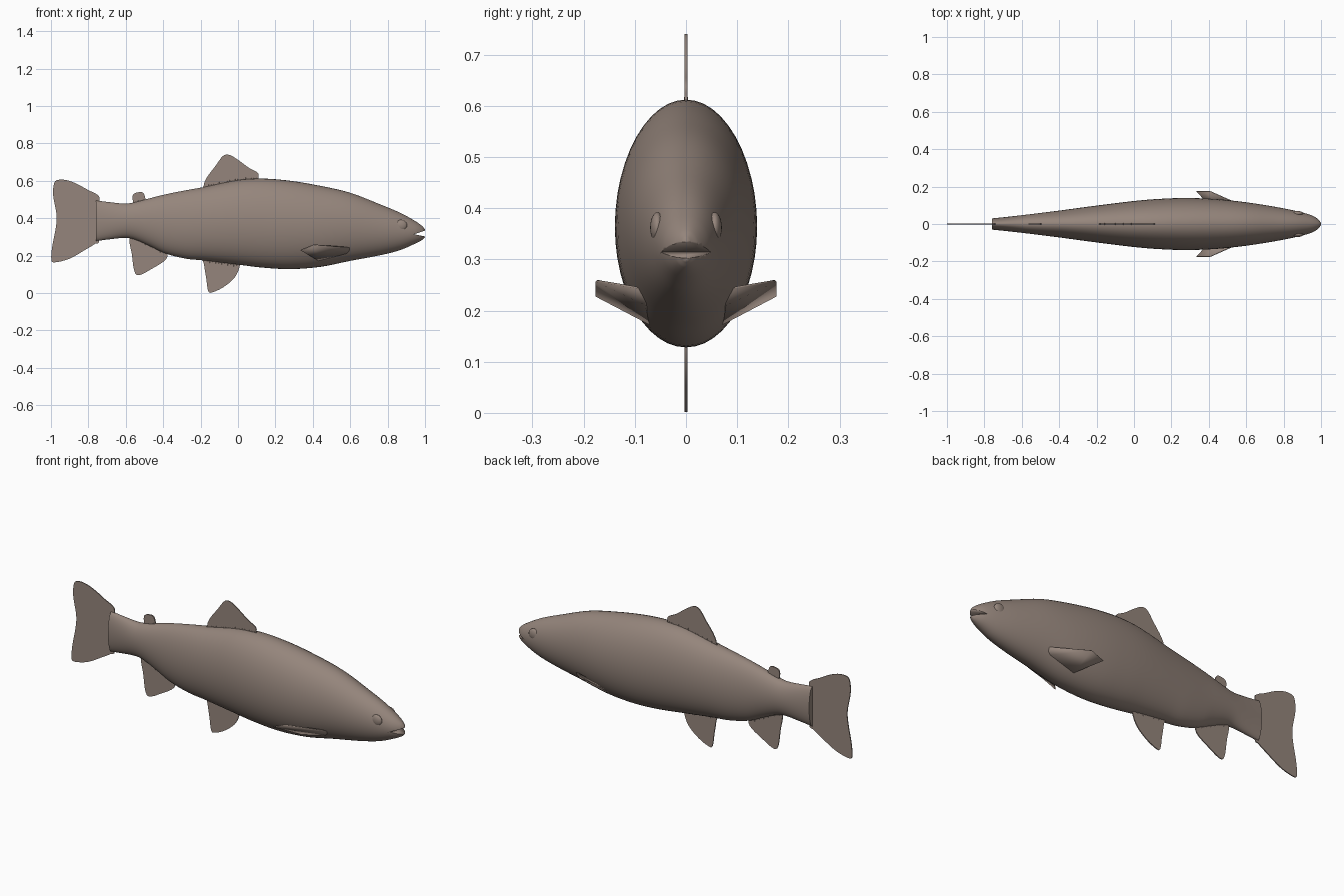
import bpy, bmesh, math
from mathutils import Vector

if "Cube" in bpy.data.objects:
    bpy.data.objects.remove(bpy.data.objects["Cube"])

skin = bpy.data.materials.new("brown grey skin")
skin.diffuse_color = (0.30, 0.235, 0.20, 1)
skin.use_nodes = True
skin.node_tree.nodes["Principled BSDF"].inputs["Base Color"].default_value = skin.diffuse_color


def finish(name, bm, angle=40):
    bmesh.ops.recalc_face_normals(bm, faces=bm.faces)
    me = bpy.data.meshes.new(name)
    bm.to_mesh(me)
    bm.free()
    ob = bpy.data.objects.new(name, me)
    bpy.context.collection.objects.link(ob)
    me.materials.append(skin)
    bpy.ops.object.select_all(action='DESELECT')
    ob.select_set(True)
    bpy.context.view_layer.objects.active = ob
    bpy.ops.object.shade_smooth_by_angle(angle=math.radians(angle))
    return ob


# Body stations: x, top z, bottom z, half width
STATIONS = [
    (-0.76, 0.495, 0.278, 0.030), (-0.68, 0.485, 0.288, 0.038),
    (-0.60, 0.478, 0.295, 0.047), (-0.55, 0.486, 0.285, 0.053),
    (-0.47, 0.507, 0.250, 0.063), (-0.39, 0.527, 0.212, 0.073),
    (-0.28, 0.549, 0.184, 0.088), (-0.18, 0.567, 0.174, 0.101),
    (0.00, 0.604, 0.152, 0.123), (0.13, 0.612, 0.136, 0.134),
    (0.28, 0.600, 0.128, 0.139), (0.44, 0.573, 0.140, 0.133),
    (0.60, 0.536, 0.172, 0.116), (0.76, 0.474, 0.202, 0.091),
    (0.865, 0.430, 0.229, 0.070), (0.945, 0.386, 0.263, 0.048),
    (0.985, 0.358, 0.284, 0.026), (1.00, 0.340, 0.298, 0.008),
]


def loft_rows(rows, sub):
    """Hermite interpolation of each column along x."""
    def slope(i, k):
        a, b = rows[max(i - 1, 0)], rows[min(i + 1, len(rows) - 1)]
        return (b[k] - a[k]) / (b[0] - a[0])
    out = []
    for i in range(len(rows) - 1):
        p, q = rows[i], rows[i + 1]
        h = q[0] - p[0]
        for s in range(sub):
            t = s / sub
            row = [p[0] + h * t]
            for k in (1, 2, 3):
                row.append((2*t**3 - 3*t*t + 1) * p[k] + (t**3 - 2*t*t + t) * h * slope(i, k)
                           + (3*t*t - 2*t**3) * q[k] + (t**3 - t*t) * h * slope(i + 1, k))
            out.append(row)
    return out + [list(rows[-1])]


BODY = loft_rows(STATIONS, 4)


def body_at(x):
    return min(BODY, key=lambda r: abs(r[0] - x))


# Body: lofted elliptical sections
bm = bmesh.new()
N = 48
rings = []
for x, top, bot, w in BODY:
    c, h = (top + bot) / 2, (top - bot) / 2
    rings.append([bm.verts.new((x, w * math.cos(2*math.pi*i/N), c + h * math.sin(2*math.pi*i/N)))
                  for i in range(N)])
for a, b in zip(rings, rings[1:]):
    for i in range(N):
        bm.faces.new((a[i], a[(i+1) % N], b[(i+1) % N], b[i]))
bm.faces.new(rings[0])
bm.faces.new(rings[-1])
body = finish("body", bm, 50)


def plate(name, pts, thick, smooth=True):
    """Thin upright fin from an (x, z) outline, optionally rounded."""
    if smooth:
        n, fine = len(pts), []
        for i in range(n):
            p0, p1, p2, p3 = (Vector(pts[(i + d) % n]) for d in (-1, 0, 1, 2))
            for t in (0, 0.25, 0.5, 0.75):
                fine.append(0.5 * (2*p1 + (p2 - p0)*t + (2*p0 - 5*p1 + 4*p2 - p3)*t*t
                                   + (3*p1 - p0 - 3*p2 + p3)*t**3))
        pts = fine
    bm = bmesh.new()
    f = bm.faces.new([bm.verts.new((x, -thick / 2, z)) for x, z in pts])
    r = bmesh.ops.extrude_face_region(bm, geom=[f])
    bmesh.ops.translate(bm, verts=[v for v in r["geom"] if isinstance(v, bmesh.types.BMVert)],
                        vec=(0, thick, 0))
    return finish(name, bm, 30)


# Mouth notch
cutter = plate("mouth_cutter", [(0.942, 0.314), (1.02, 0.341), (1.02, 0.298)], 0.3, False)
cutter.hide_render = True
mod = body.modifiers.new("mouth", 'BOOLEAN')
mod.operation, mod.object, mod.solver = 'DIFFERENCE', cutter, 'EXACT'
bpy.context.view_layer.objects.active = body
bpy.ops.object.modifier_apply(modifier="mouth")
bpy.data.objects.remove(cutter)

# Fins on the centre line
plate("tail_fin", [(-0.74, 0.49), (-0.752, 0.525), (-0.80, 0.55), (-0.86, 0.583), (-0.91, 0.602),
                   (-0.955, 0.606), (-0.982, 0.59), (-0.988, 0.52), (-0.97, 0.42), (-0.974, 0.35),
                   (-0.993, 0.25), (-0.998, 0.18), (-0.98, 0.164), (-0.90, 0.184), (-0.81, 0.235),
                   (-0.765, 0.263), (-0.74, 0.29)], 0.005)
plate("dorsal_fin", [(-0.17, 0.54), (-0.183, 0.575), (-0.165, 0.62), (-0.12, 0.68), (-0.08, 0.733),
                     (-0.045, 0.738), (0.0, 0.712), (0.06, 0.668), (0.105, 0.643), (0.11, 0.615),
                     (0.10, 0.57)], 0.005)
plate("adipose_fin", [(-0.55, 0.46), (-0.563, 0.522), (-0.53, 0.539), (-0.503, 0.53),
                      (-0.495, 0.47)], 0.007)
plate("pelvic_fin", [(-0.18, 0.20), (-0.181, 0.15), (-0.17, 0.08), (-0.16, 0.012), (-0.14, 0.003),
                     (-0.08, 0.03), (-0.02, 0.08), (0.008, 0.14), (0.0, 0.19)], 0.005)
plate("anal_fin", [(-0.56, 0.32), (-0.58, 0.28), (-0.568, 0.21), (-0.555, 0.12), (-0.53, 0.095),
                   (-0.46, 0.13), (-0.385, 0.18), (-0.385, 0.23), (-0.44, 0.28)], 0.005)


# Short ray stubs along the fin bases
def ray_stubs(name, x0, x1, count, up):
    bm = bmesh.new()
    for i in range(count):
        x = x0 + (x1 - x0) * i / (count - 1)
        z = body_at(x)[1 if up else 2]
        s = 1 if up else -1
        reach = 0.024 if i % 2 else 0.016
        base = [bm.verts.new((x + dx, dy, z - 0.015 * s))
                for dx, dy in ((0.006, 0), (0, 0.007), (-0.006, 0), (0, -0.007))]
        tip = bm.verts.new((x - 0.003, 0, z + reach * s))
        bm.faces.new(base)
        for k in range(4):
            bm.faces.new((base[k], base[(k + 1) % 4], tip))
    finish(name, bm, 20)


ray_stubs("dorsal_rays", -0.17, 0.10, 20, True)
ray_stubs("adipose_rays", -0.545, -0.505, 4, True)
ray_stubs("pelvic_rays", -0.165, -0.005, 11, False)
ray_stubs("anal_rays", -0.56, -0.40, 13, False)

# Paired folded pectoral fins and low eye bumps
for side, s in (("left", 1), ("right", -1)):
    bm = bmesh.new()
    P = [(0.335, 0.175, 0.229), (0.406, 0.175, 0.258), (0.61, 0.084, 0.243),
         (0.58, 0.078, 0.212), (0.43, 0.070, 0.174)]
    v = [bm.verts.new((x, y * s, z)) for x, y, z in P]
    for tri in ((0, 1, 4), (1, 3, 4), (1, 2, 3)):
        bm.faces.new([v[i] for i in tri])
    fin = finish(side + "_pectoral_fin", bm, 20)
    m = fin.modifiers.new("thickness", 'SOLIDIFY')
    m.thickness, m.offset = 0.005, 0

    bm = bmesh.new()
    bmesh.ops.create_uvsphere(bm, u_segments=24, v_segments=12, radius=1)
    bmesh.ops.scale(bm, verts=bm.verts, vec=(0.032, 0.014, 0.030))
    bmesh.ops.translate(bm, verts=bm.verts, vec=(0.872, 0.056 * s, 0.362))
    finish(side + "_eye", bm)
